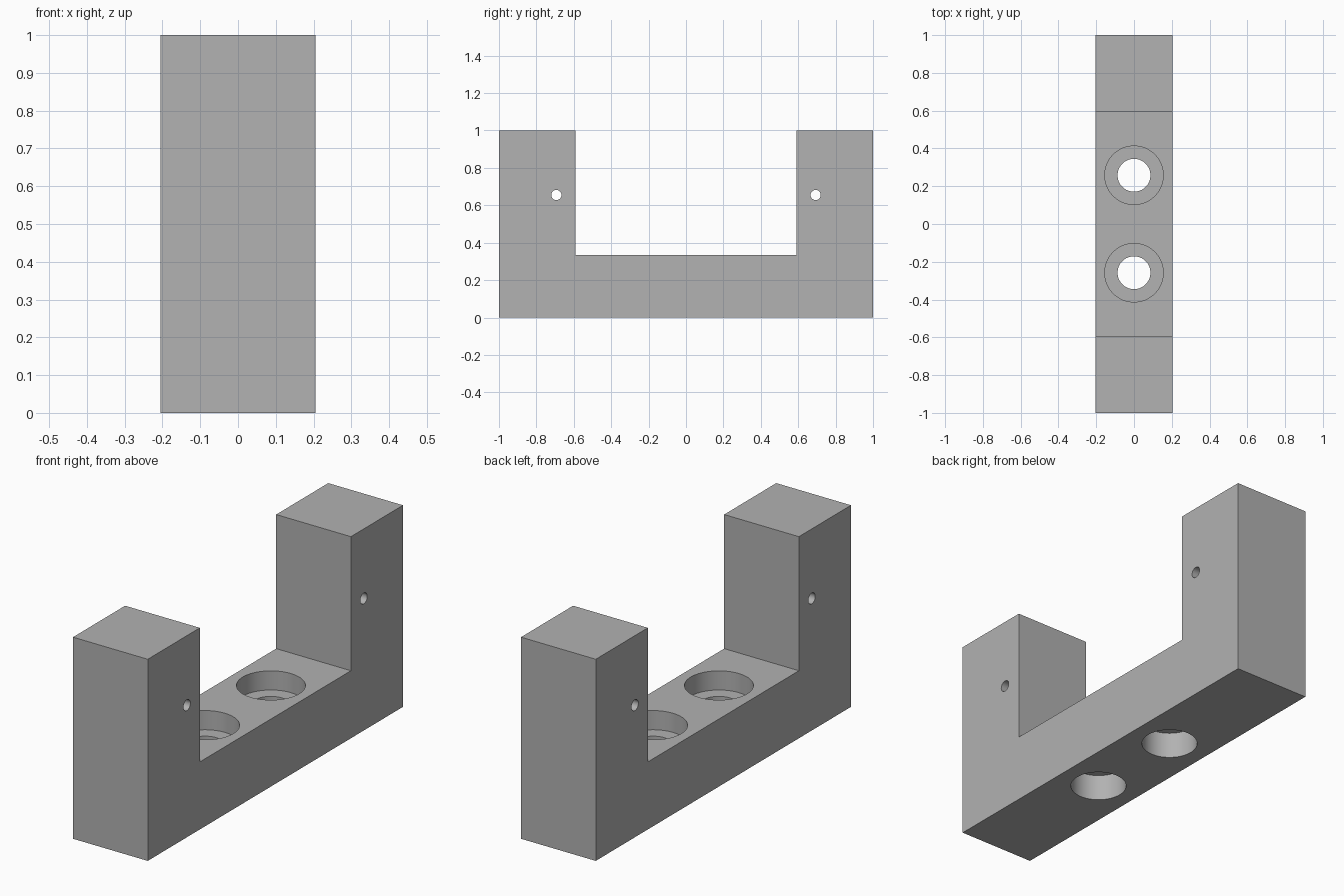
import bpy
import bmesh
from math import pi, radians

if "Cube" in bpy.data.objects:
    bpy.data.objects.remove(bpy.data.objects["Cube"], do_unlink=True)

HALF_WIDTH, HALF_LENGTH, HEIGHT = 0.205, 1.0, 1.0
INNER, FLOOR = 0.592, 0.335          # inside faces of the uprights, top of the base
BORE_Y, PIN_Y, PIN_Z = 0.258, 0.693, 0.655
TOP_DEPTH, BOTTOM_DEPTH = 0.095, 0.13

grey = bpy.data.materials.new("plain grey")
grey.use_nodes = True
grey.diffuse_color = (0.445, 0.445, 0.445, 1)
grey.node_tree.nodes["Principled BSDF"].inputs["Base Color"].default_value = grey.diffuse_color

# U-shaped block: side profile extruded across the width
half = [(HALF_LENGTH, 0), (HALF_LENGTH, HEIGHT), (INNER, HEIGHT), (INNER, FLOOR)]
profile = half + [(-y, z) for y, z in reversed(half)]
bm = bmesh.new()
face = bm.faces.new([bm.verts.new((-HALF_WIDTH, y, z)) for y, z in profile])
side = bmesh.ops.extrude_face_region(bm, geom=[face])
moved = [v for v in side["geom"] if isinstance(v, bmesh.types.BMVert)]
bmesh.ops.translate(bm, verts=moved, vec=(2 * HALF_WIDTH, 0, 0))
bmesh.ops.recalc_face_normals(bm, faces=bm.faces)
mesh = bpy.data.meshes.new("u_bracket")
bm.to_mesh(mesh)
bm.free()
mesh.materials.append(grey)
bracket = bpy.data.objects.new("u_bracket", mesh)
bpy.context.collection.objects.link(bracket)


def drill(radius, length, center, rotation=(0, 0, 0)):
    """Cut a round hole into the bracket and discard the cutter."""
    bpy.ops.mesh.primitive_cylinder_add(vertices=64, radius=radius, depth=length,
                                        location=center, rotation=rotation)
    cutter = bpy.context.object
    cutter.name = "hole_cutter"
    cutter.hide_render = True
    cutter.data.materials.append(grey)
    cut = bracket.modifiers.new("hole", "BOOLEAN")
    cut.operation, cut.solver, cut.object = "DIFFERENCE", "EXACT", cutter
    bpy.context.view_layer.objects.active = bracket
    bpy.ops.object.modifier_apply(modifier=cut.name)
    bpy.data.objects.remove(cutter, do_unlink=True)


for s in (-1, 1):
    # Stepped mounting bore, widened from above and from below
    drill(0.155, 2 * TOP_DEPTH, (0, s * BORE_Y, FLOOR))
    drill(0.129, 2 * BOTTOM_DEPTH, (0, s * BORE_Y, 0))
    drill(0.087, 1, (0, s * BORE_Y, FLOOR / 2))
    # Cross pin hole through the upright
    drill(0.027, 1, (0, s * PIN_Y, PIN_Z), (0, pi / 2, 0))

# Smooth bores with crisp edges
bpy.ops.object.select_all(action="DESELECT")
bracket.select_set(True)
bpy.context.view_layer.objects.active = bracket
bpy.ops.object.shade_smooth_by_angle(angle=radians(30))
